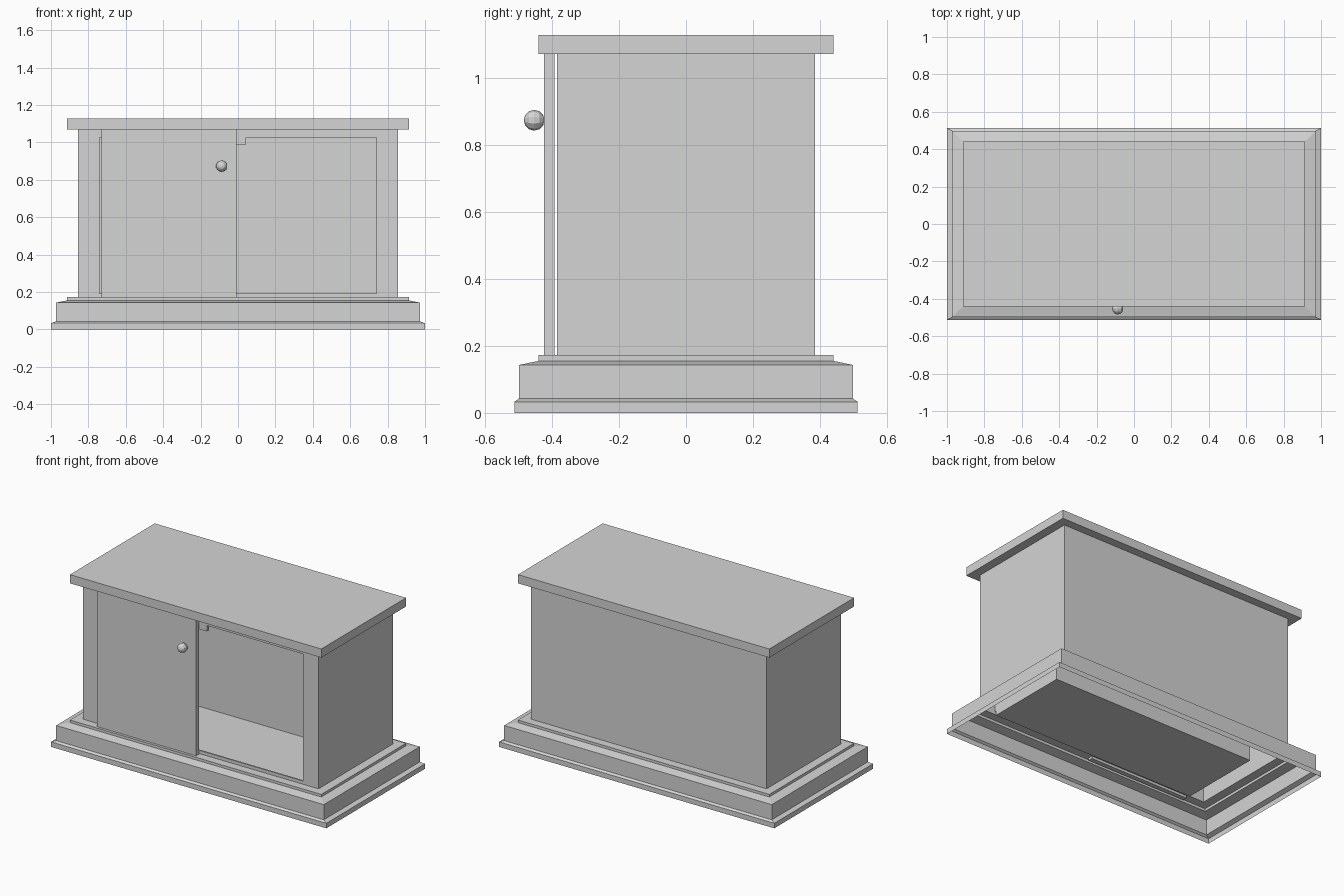
import bpy, bmesh, math
from mathutils import Matrix

cube = bpy.data.objects.get("Cube")
if cube:
    bpy.data.objects.remove(cube, do_unlink=True)

grey = bpy.data.materials.new("plain_grey")
grey.use_nodes = True
grey.diffuse_color = (0.66, 0.66, 0.66, 1)
grey.node_tree.nodes["Principled BSDF"].inputs["Base Color"].default_value = grey.diffuse_color


def finish(name, bm):
    bmesh.ops.recalc_face_normals(bm, faces=bm.faces)
    mesh = bpy.data.meshes.new(name)
    bm.to_mesh(mesh)
    bm.free()
    mesh.materials.append(grey)
    obj = bpy.data.objects.new(name, mesh)
    bpy.context.collection.objects.link(obj)
    return obj


def box(name, x0, x1, y0, y1, z0, z1):
    bm = bmesh.new()
    bmesh.ops.create_cube(bm, size=1)
    bmesh.ops.scale(bm, vec=(x1 - x0, y1 - y0, z1 - z0), verts=bm.verts)
    bmesh.ops.translate(bm, vec=((x0 + x1) / 2, (y0 + y1) / 2, (z0 + z1) / 2), verts=bm.verts)
    return finish(name, bm)


def loft(loops):
    """Join four-cornered loops into a skin; returns the mesh and its vertex rings."""
    bm = bmesh.new()
    rings = [[bm.verts.new(p) for p in loop] for loop in loops]
    for a, b in zip(rings, rings[1:]):
        for i in range(4):
            j = (i + 1) % 4
            bm.faces.new((a[i], a[j], b[j], b[i]))
    return bm, rings


def flat_rect(x, y, z):
    return [(-x, -y, z), (x, -y, z), (x, y, z), (-x, y, z)]


def upright_rect(x, z0, z1, y):
    return [(-x, y, z0), (x, y, z0), (x, y, z1), (-x, y, z1)]


# Stepped plinth: an open moulded skirt that ends at the body walls
profile = [(1, 0.512, 0), (1, 0.512, 0.033), (0.972, 0.498, 0.043), (0.972, 0.498, 0.143),
           (0.913, 0.44, 0.155), (0.913, 0.44, 0.172), (0.855, 0.385, 0.172)]
bm, _ = loft([flat_rect(*p) for p in profile])
finish("plinth", bm)

# Body: inner compartment, door opening, front frame and outer walls in one skin
bm, rings = loft([
    upright_rect(0.74, 0.162, 1.06, 0.177),
    upright_rect(0.74, 0.162, 1.06, -0.375),
    upright_rect(0.74, 0.193, 1.027, -0.375),
    upright_rect(0.74, 0.193, 1.027, -0.385),
    upright_rect(0.855, 0.172, 1.07, -0.385),
    upright_rect(0.855, 0.172, 1.07, 0.385),
])
bm.faces.new(rings[0])
bm.faces.new(rings[-1])
# The outer walls stay open below and under the top board
outer = set(rings[-1] + rings[-2])
bm.normal_update()
open_faces = [f for f in bm.faces if abs(f.normal.z) > 0.9 and all(v in outer for v in f.verts)]
bmesh.ops.delete(bm, geom=open_faces, context="FACES")
finish("body", bm)

# Top board
box("top_board", -0.913, 0.913, -0.44, 0.44, 1.07, 1.127)

# Sliding door, let into the plinth and the top board, with its runner
box("sliding_door", -0.73, -0.008, -0.423, -0.393, 0.156, 1.085)
box("door_runner", -0.73, 0.043, -0.384, -0.36, 0.988, 1.045)

# Faceted door knob
bm = bmesh.new()
bmesh.ops.create_uvsphere(bm, u_segments=10, v_segments=6, radius=0.031)
bmesh.ops.transform(bm, verts=bm.verts,
                    matrix=Matrix.Translation((-0.087, -0.453, 0.873)) @ Matrix.Rotation(math.pi / 2, 4, "X"))
finish("door_knob", bm)
